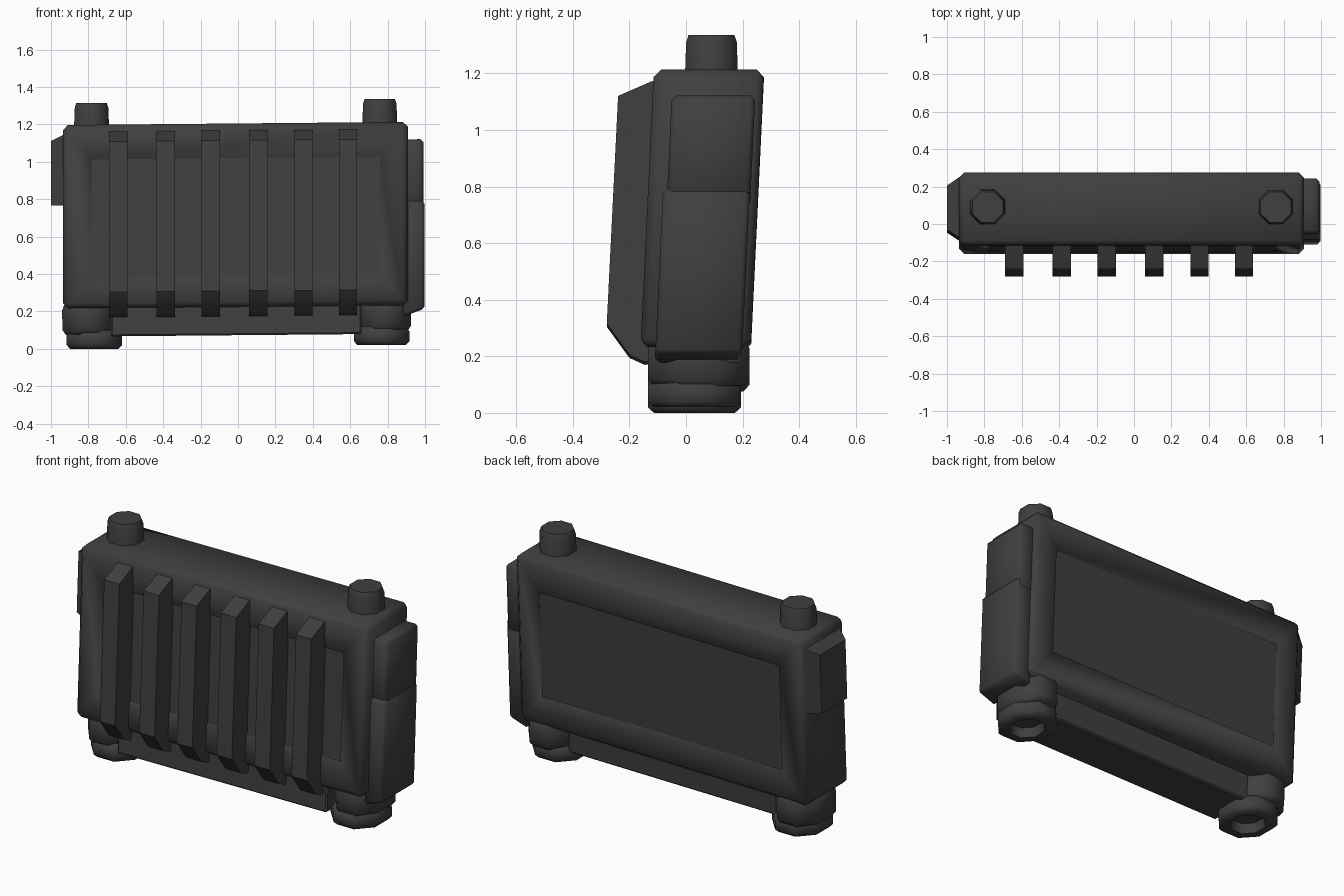
import bpy, bmesh, math
from mathutils import Vector

if "Cube" in bpy.data.objects:
    bpy.data.objects.remove(bpy.data.objects["Cube"])

LEAN = 0.048  # the whole body leans back slightly
TILT = 0.009  # and rises a little toward the right

mat = bpy.data.materials.new("dark_grey_iron")
mat.diffuse_color = (0.05, 0.05, 0.05, 1)
mat.use_nodes = True
mat.node_tree.nodes["Principled BSDF"].inputs["Base Color"].default_value = mat.diffuse_color


def lean(bm):
    for v in bm.verts:
        v.co.y += LEAN * (v.co.z - 0.7)
        v.co.z += TILT * v.co.x


def finish(bm, name, angle=50):
    bmesh.ops.recalc_face_normals(bm, faces=bm.faces[:])
    me = bpy.data.meshes.new(name)
    bm.to_mesh(me)
    bm.free()
    ob = bpy.data.objects.new(name, me)
    bpy.context.collection.objects.link(ob)
    me.materials.append(mat)
    bpy.ops.object.select_all(action='DESELECT')
    ob.select_set(True)
    bpy.context.view_layer.objects.active = ob
    bpy.ops.object.shade_smooth_by_angle(angle=math.radians(angle))
    return ob


def cuboid(x, y, z, width=0.0):
    bm = bmesh.new()
    bmesh.ops.create_cube(bm, size=1)
    for v in bm.verts:
        v.co = Vector([r[0] if c < 0 else r[1] for c, r in zip(v.co, (x, y, z))])
    if width:
        bmesh.ops.bevel(bm, geom=bm.edges[:], offset=width, segments=1,
                        affect='EDGES', profile=0.5)
    return bm


def box(name, x, y, z, width=0.0, angle=50):
    bm = cuboid(x, y, z, width)
    lean(bm)
    return finish(bm, name, angle)


# Main frame with an opening on front and back, softly shaded round its rim
bm = cuboid((-0.935, 0.908), (-0.138, 0.252), (0.225, 1.205), 0.026)
bm.normal_update()
for sign in (-1, 1):
    face = max(bm.faces, key=lambda f: f.calc_area() if f.normal.y * sign > 0.9 else 0)
    bmesh.ops.inset_individual(bm, faces=[face], thickness=0.1)
    for v in face.verts:
        v.co.x = -0.78 if v.co.x < 0 else 0.76
        v.co.z = 0.40 if v.co.z < 0.7 else 1.02
        v.co.y -= sign * 0.004
    wall = bmesh.ops.extrude_discrete_faces(bm, faces=[face])["faces"][0]
    for v in wall.verts:
        v.co.y -= sign * 0.03
    bmesh.ops.delete(bm, geom=[wall], context='FACES')
lean(bm)
frame = finish(bm, "radiator_frame", 110)

# Flat panel filling the opening, almost flush
box("core_panel", (-0.78, 0.76), (-0.126, 0.240), (0.40, 1.02))

# Six vertical slats from one side profile (y, z)
profile = [(-0.09, 1.175), (-0.125, 1.165), (-0.24, 1.115), (-0.28, 0.31),
           (-0.20, 0.20), (-0.145, 0.175), (-0.12, 0.18)]
for i, cx in enumerate((-0.64, -0.387, -0.145, 0.108, 0.35, 0.588)):
    bm = bmesh.new()
    f = bm.faces.new([bm.verts.new((cx - 0.049, y, z)) for y, z in profile])
    ext = bmesh.ops.extrude_face_region(bm, geom=[f])
    for v in ext["geom"]:
        if isinstance(v, bmesh.types.BMVert):
            v.co.x += 0.098
    for v in bm.verts:
        v.co.z += TILT * cx
    finish(bm, f"slat_{i + 1}", 30)

# Left side plate, tapering outward
bm = cuboid((-1.0, -0.91), (-0.11, 0.245), (0.775, 1.165))
for v in bm.verts:
    if v.co.x < -0.95:
        v.co.y += 0.06 if v.co.y < 0 else -0.06
        v.co.z -= 0.045 if v.co.z > 1 else 0
lean(bm)
finish(bm, "left_side_plate", 30)

# Right side plate in two overlapping lengths
box("right_side_plate_upper", (0.88, 0.991), (-0.070, 0.225), (0.72, 1.112), 0.016)
bm = cuboid((0.88, 0.998), (-0.085, 0.222), (0.17, 0.782), 0.016)
for v in bm.verts:
    if v.co.x > 0.97 and v.co.z < 0.3:
        v.co.z += 0.03
lean(bm)
finish(bm, "right_side_plate_lower")

# Lower cross bar between the feet
box("cross_bar", (-0.68, 0.66), (-0.105, 0.165), (0.073, 0.235), 0.008, 30)


def lathe(name, centre, rings, angle=50):
    """Eight sided turned part from (radius_x, radius_y, z) rings."""
    bm = bmesh.new()
    loops = []
    for rx, ry, z in rings:
        loops.append([bm.verts.new((centre[0] + rx * math.cos(a), centre[1] + ry * math.sin(a), z))
                      for a in [math.tau * (k + 0.5) / 8 for k in range(8)]])
    for a, b in zip(loops, loops[1:]):
        for k in range(8):
            bm.faces.new((a[k], a[(k + 1) % 8], b[(k + 1) % 8], b[k]))
    bm.faces.new(loops[0])
    bm.faces.new(loops[-1])
    return finish(bm, name, angle)


# Two pegs on top
for side, cx, top in (("left", -0.783, 1.315), ("right", 0.758, 1.335)):
    lathe(f"{side}_top_peg", (cx, 0.09),
          [(0.102, 0.102, 1.17), (0.097, 0.097, top - 0.025), (0.088, 0.088, top)], 60)

# Feet: a collar and a hollow ring under each end
for side, cx, dz in (("left", -0.80, 0.0), ("right", 0.785, 0.02)):
    lathe(f"{side}_foot_collar", (cx, 0.045),
          [(0.13, 0.17, 0.075 + dz), (0.15, 0.195, 0.10 + dz), (0.152, 0.195, 0.205 + dz),
           (0.14, 0.18, 0.235 + dz)])
    lathe(f"{side}_foot_ring", (cx + (0.032 if side == "left" else -0.017), 0.03),
          [(0.085, 0.095, 0.055 + dz), (0.095, 0.105, dz), (0.14, 0.155, dz),
           (0.16, 0.178, 0.02 + dz), (0.16, 0.178, 0.075 + dz), (0.14, 0.155, 0.1 + dz)])
